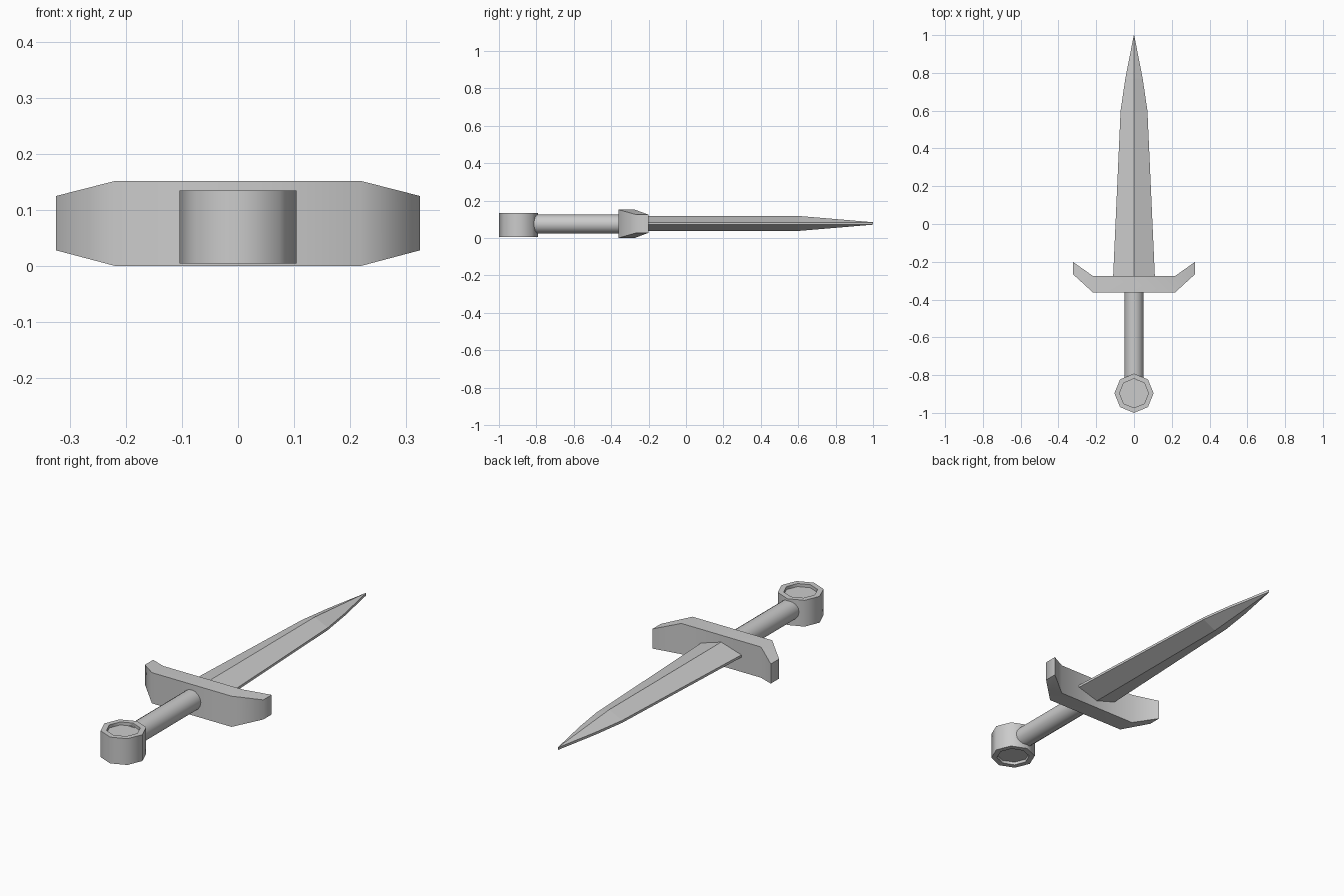
import bpy, bmesh, math
from mathutils import Matrix, Vector

cube = bpy.data.objects.get("Cube")
if cube:
    bpy.data.objects.remove(cube)

steel = bpy.data.materials.new("grey_metal")
steel.use_nodes = True
GREY = (0.6, 0.6, 0.6, 1)
steel.diffuse_color = GREY
steel.node_tree.nodes["Principled BSDF"].inputs["Base Color"].default_value = GREY


def finish(name, bm, smooth_angle=None):
    """Turn a bmesh into a named object with the metal material."""
    bmesh.ops.recalc_face_normals(bm, faces=bm.faces)
    mesh = bpy.data.meshes.new(name)
    bm.to_mesh(mesh)
    bm.free()
    mesh.materials.append(steel)
    obj = bpy.data.objects.new(name, mesh)
    bpy.context.collection.objects.link(obj)
    if smooth_angle:
        bpy.ops.object.select_all(action='DESELECT')
        obj.select_set(True)
        bpy.context.view_layer.objects.active = obj
        bpy.ops.object.shade_smooth_by_angle(angle=math.radians(smooth_angle))
    return obj


def loft(bm, rings):
    """Skin a list of equal-length vertex rings and cap both ends."""
    rings = [[bm.verts.new(p) for p in ring] for ring in rings]
    for a, b in zip(rings, rings[1:]):
        n = len(a)
        for i in range(n):
            j = (i + 1) % n
            bm.faces.new((a[i], a[j], b[j], b[i]))
    bm.faces.new(rings[0])
    bm.faces.new(rings[-1])


# Blade: ridged section with a thin flat edge, narrowing to the tip
MID, EDGE = 0.078, 0.006
bm = bmesh.new()
rings = []
for y, w, h in [(-0.29, 0.111, 0.04), (0.6, 0.071, 0.04),
                (0.77, 0.046, 0.026), (1.0, 0.001, 0.0065)]:
    section = [(0, h), (w, EDGE), (w, -EDGE), (0, -h), (-w, -EDGE), (-w, EDGE)]
    rings.append([(x, y, MID + z) for x, z in section])
loft(bm, rings)
finish("blade", bm)

# Guard: straight bar with swept, thinner ends
bm = bmesh.new()
rings = []
for x, front, back, low, high in [(-0.324, -0.265, -0.2, 0.028, 0.125),
                                  (-0.218, -0.362, -0.275, 0, 0.152),
                                  (0.218, -0.362, -0.275, 0, 0.152),
                                  (0.324, -0.265, -0.2, 0.028, 0.125)]:
    rings.append([(x, front, low), (x, back, low), (x, back, high), (x, front, high)])
loft(bm, rings)
finish("guard", bm, 50)

# Grip: round bar along y
bm = bmesh.new()
bmesh.ops.create_cone(
    bm, cap_ends=True, segments=16, radius1=0.05, radius2=0.05, depth=0.5,
    matrix=Matrix.Translation((0, -0.58, 0.075)) @ Matrix.Rotation(math.pi / 2, 4, 'X'))
finish("grip", bm, 40)

# Pommel: eight-sided drum with a recess in each flat end
bm = bmesh.new()
bmesh.ops.create_cone(
    bm, cap_ends=True, segments=8, radius1=0.104, radius2=0.104, depth=0.13,
    matrix=Matrix.Translation((0, -0.896, 0.07)))
bm.normal_update()
for cap in [f for f in bm.faces if len(f.verts) == 8]:
    inward = -cap.normal.copy()
    bmesh.ops.inset_individual(bm, faces=[cap], thickness=0.027)
    wall = bmesh.ops.extrude_discrete_faces(bm, faces=[cap])["faces"]
    bmesh.ops.translate(bm, verts=wall[0].verts, vec=inward * 0.015)
finish("pommel", bm, 50)
